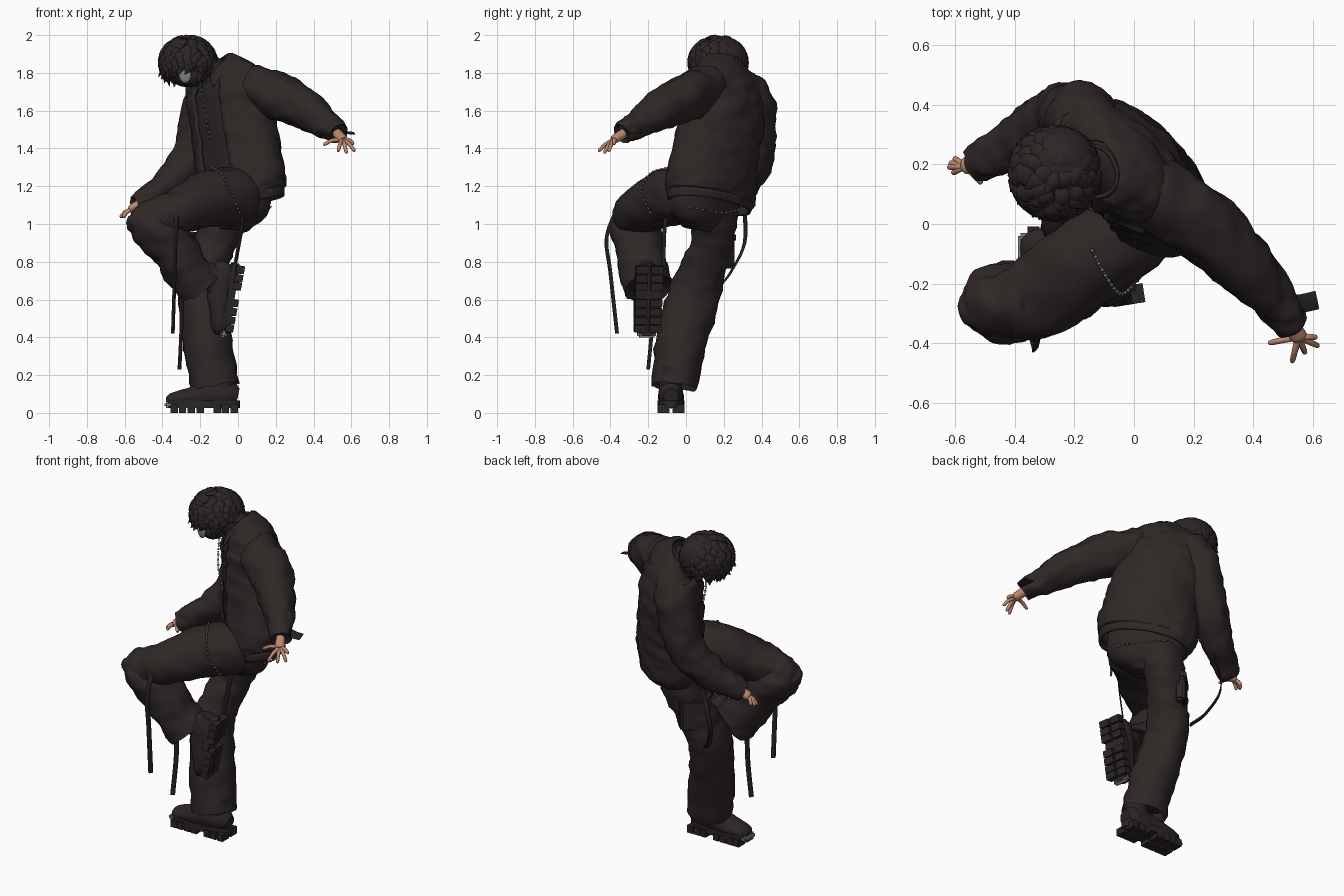
import bpy, bmesh, math, random
from mathutils import Vector, Matrix, noise

if "Cube" in bpy.data.objects:
    bpy.data.objects.remove(bpy.data.objects["Cube"])

random.seed(4)
TAU = math.tau


def material(name, rgb):
    m = bpy.data.materials.new(name)
    m.diffuse_color = (*rgb, 1)
    m.use_nodes = True
    m.node_tree.nodes["Principled BSDF"].inputs["Base Color"].default_value = m.diffuse_color
    return m


CLOTH = material("dark cloth", (0.027, 0.020, 0.019))
SHIRT = material("black shirt", (0.021, 0.017, 0.017))
HAIR = material("dark hair", (0.025, 0.019, 0.018))
BOOT = material("boot leather", (0.024, 0.019, 0.018))
STRAP = material("black strap", (0.018, 0.016, 0.016))
SKIN = material("skin", (0.50, 0.25, 0.16))
GREY = material("light grey", (0.22, 0.22, 0.22))
METAL = material("chain metal", (0.12, 0.12, 0.12))


def smooth_path(pts, sub):
    """Catmull-Rom through points that carry their radii."""
    p = [Vector(q if len(q) == 5 else (*q, q[3])) for q in pts]
    p = [2 * p[0] - p[1]] + p + [2 * p[-1] - p[-2]]
    out = []
    for i in range(1, len(p) - 2):
        a, b, c, d = p[i - 1:i + 3]
        for k in range(sub):
            t = k / sub
            out.append(0.5 * (2 * b + (c - a) * t + (2 * a - 5 * b + 4 * c - d) * t * t
                              + (3 * b - a - 3 * c + d) * t ** 3))
    return out + [p[-2]]


def loft(bm, pts, ref=(0, 0, 1), n=28, sub=6, arc=None, hem=False):
    """Sweep an ellipse along a path; arc leaves a gap, hem turns the end inward."""
    path = smooth_path(pts, sub)
    ref = Vector(ref)
    if hem:
        e = path[-1].copy()
        back = (path[-3] - e) * 0.8
        path.append(Vector((*(e + back)[:3], e[3] * 0.8, e[4] * 0.8)))
    rings, last = [], len(path) - 1 - hem
    for i, q in enumerate(path):
        j = min(i, last)
        t = Vector((path[min(j + 1, last)] - path[max(j - 1, 0)])[:3]).normalized()
        u = (ref - t * ref.dot(t)).normalized()
        w = t.cross(u)
        lo, hi = arc or (0, TAU)
        angs = [lo + (hi - lo) * k / (n - 1 if arc else n) for k in range(n)]
        rings.append([bm.verts.new(Vector(q[:3]) + u * q[3] * math.cos(a) + w * q[4] * math.sin(a))
                      for a in angs])
    for r, s in zip(rings, rings[1:]):
        for k in range(n - 1 if arc else n):
            bm.faces.new((r[k], r[(k + 1) % n], s[(k + 1) % n], s[k]))
    if not arc:
        bm.faces.new(rings[0][::-1])
        bm.faces.new(rings[-1])


def finish(name, bm, mat, wrinkle=0, thick=0, matrix=None, angle=50):
    bmesh.ops.recalc_face_normals(bm, faces=bm.faces)
    bm.normal_update()
    if wrinkle:
        for v, n in [(v, v.normal.copy()) for v in bm.verts]:
            s = Vector((v.co.x * 9, v.co.y * 9, v.co.z * 15))
            v.co += n * wrinkle * (noise.noise(s) + 0.6 * noise.noise(s * 2.3))
    me = bpy.data.meshes.new(name)
    bm.to_mesh(me)
    bm.free()
    me.materials.append(mat)
    ob = bpy.data.objects.new(name, me)
    bpy.context.collection.objects.link(ob)
    if matrix:
        ob.matrix_world = matrix
    if thick:
        m = ob.modifiers.new("thickness", "SOLIDIFY")
        m.thickness = thick
    bpy.ops.object.select_all(action='DESELECT')
    bpy.context.view_layer.objects.active = ob
    ob.select_set(True)
    bpy.ops.object.shade_smooth_by_angle(angle=math.radians(angle))
    return ob


def tube(name, pts, mat, wrinkle=0, thick=0, **kw):
    bm = bmesh.new()
    loft(bm, pts, **kw)
    return finish(name, bm, mat, wrinkle, thick)


def ball(bm, loc, size, rot=Matrix()):
    bmesh.ops.create_icosphere(bm, subdivisions=3, radius=1,
                               matrix=Matrix.Translation(loc) @ rot @ Matrix.Diagonal((*size, 1)))


def box(bm, loc, size, rot=Matrix()):
    bmesh.ops.create_cube(bm, size=1, matrix=Matrix.Translation(loc) @ rot @ Matrix.Diagonal((*size, 1)))


# Torso: trouser seat, inner shirt, open jacket, hem band and collar
LEFT = (0.7, -0.7, 0)
FRONT = 1.5 * math.pi
tube("trouser_seat", [(-.02, .06, .97, .08, .08), (-.02, .07, 1.02, .18, .12), (-.015, .09, 1.1, .225, .145),
                      (-.01, .11, 1.2, .225, .15)], CLOTH, .008, ref=LEFT)
tube("shirt", [(-.02, .12, 1.18, .22, .14), (-.02, .14, 1.3, .23, .14), (-.05, .17, 1.55, .23, .145),
               (-.09, .19, 1.74, .18, .12), (-.15, .18, 1.82, .08, .08), (-.2, .17, 1.86, .07, .07)],
     SHIRT, .008, ref=LEFT)
tube("jacket", [(.028, .125, 1.11, .26, .165), (.015, .13, 1.17, .282, .185), (.01, .14, 1.27, .28, .187),
                (-.01, .165, 1.42, .265, .187), (-.035, .19, 1.57, .26, .182), (-.06, .2, 1.69, .262, .165),
                (-.07, .195, 1.77, .23, .14), (-.09, .19, 1.815, .16, .11), (-.115, .185, 1.84, .1, .09)],
     CLOTH, .014, .014, ref=LEFT, n=56, arc=(FRONT + .38, FRONT + TAU - .38))
tube("jacket_hem_band", [(.034, .125, 1.095, .262, .167), (.024, .128, 1.14, .272, .176)], CLOTH, .006, .016,
     ref=LEFT, n=48, sub=3, arc=(FRONT + .36, FRONT + TAU - .36))
tube("collar", [(-.115, .185, 1.79, .12, .105), (-.13, .18, 1.825, .1, .09), (-.14, .178, 1.855, .098, .088)],
     CLOTH, .004, .012, ref=LEFT, n=32, arc=(FRONT + .45, FRONT + TAU - .45))
# Shirt-collar points hanging over the opening
for name, a, b in (("left_collar_point", (-.11, .09, 1.83), (-.13, .04, 1.73)),
                   ("right_collar_point", (-.22, .19, 1.82), (-.25, .16, 1.72))):
    tube(name, [(*a, .04, .006), (*Vector(a).lerp(Vector(b), .5), .036, .006), (*b, .006, .004)], CLOTH, ref=LEFT, n=10)

# Sleeves
tube("left_sleeve", [(-.02, .17, 1.73, .09), (.08, .1, 1.722, .118), (.2, .02, 1.68, .122), (.33, -.1, 1.625, .11),
                     (.44, -.22, 1.55, .085), (.5, -.29, 1.505, .068), (.535, -.34, 1.475, .06)],
     CLOTH, .016, hem=True)
tube("right_sleeve", [(-.1, .29, 1.73, .09), (-.16, .34, 1.66, .12), (-.205, .36, 1.52, .113),
                      (-.245, .355, 1.36, .11), (-.34, .305, 1.23, .098), (-.44, .25, 1.155, .078),
                      (-.54, .2, 1.095, .056)], CLOTH, .016, ref=(0, 1, 0), hem=True)

# Trousers
tube("standing_trouser_leg", [(-.03, .11, 1.16, .16, .15), (-.07, .145, 1.05, .13, .135), (-.11, .14, .92, .112, .108),
                              (-.17, .09, .76, .11, .12), (-.2, .04, .62, .112, .14), (-.165, -.02, .4, .125, .135),
                              (-.12, -.06, .14, .13, .12)], CLOTH, .015, ref=(1, 0, 0), hem=True)
tube("raised_thigh", [(.08, .04, 1.13, .1), (0, -.02, 1.145, .145), (-.14, -.11, 1.14, .15),
                      (-.3, -.23, 1.07, .122, .145), (-.42, -.27, 1.03, .108, .115), (-.5, -.268, 1.01, .095, .095),
                      (-.565, -.265, 1.005, .06), (-.59, -.26, 1.005, .015)], CLOTH, .015)
tube("raised_lower_leg", [(-.53, -.26, 1.07, .05), (-.49, -.262, 1.01, .12, .1), (-.425, -.262, .955, .132, .12),
                          (-.34, -.245, .87, .13, .122), (-.265, -.22, .755, .128, .122), (-.2, -.2, .66, .125, .13)],
     CLOTH, .015, ref=(0, 1, 0), hem=True)

# Cargo pockets
for name, loc, size, ang in (("standing_leg_pocket", (-.19, .185, .86), (.17, .06, .19), 45),
                             ("raised_leg_pocket", (-.2, -.255, 1.09), (.16, .05, .13), 30)):
    bm = bmesh.new()
    rot = Matrix.Rotation(math.radians(ang), 4, 'Z')
    box(bm, loc, size, rot)
    box(bm, Vector(loc) + Vector((0, 0, size[2] * .36)), (size[0] * 1.06, size[1] * 1.2, size[2] * .3), rot)
    bmesh.ops.bevel(bm, geom=bm.edges[:], offset=.012, segments=2, affect='EDGES')
    finish(name, bm, CLOTH)

# Hanging straps
W, T = .014, .004
for name, path in {
    "knee_strap": [(-.32, -.36, 1.1), (-.33, -.42, .93), (-.335, -.4, .74), (-.345, -.365, .42)],
    "hem_strap": [(-.3, -.17, .66), (-.3, -.18, .45), (-.31, -.2, .23)],
    "left_hip_strap": [(.04, -.1, 1.12), (.015, -.115, .95), (-.02, -.12, .76)],
    "right_hip_strap": [(-.33, .31, 1.1), (-.38, .31, .9), (-.33, .24, .75), (-.26, .18, .67)],
    "thigh_strap": [(-.36, -.1, 1.08), (-.37, -.24, 1.165), (-.36, -.36, 1.1), (-.33, -.385, 1.03)],
    "cuff_strap": [(.53, -.27, 1.495), (.57, -.265, 1.485), (.615, -.255, 1.48)],
}.items():
    wide = .032 if name == "cuff_strap" else W
    tube(name, [(*p, wide, T) for p in path], STRAP, ref=(.4, .8, .1) if wide > W else (.6, .6, .3), n=8)

# Boots: built toe along +X, then placed
STAND = Matrix.Translation((.015, -.08, 0)) @ Matrix.Rotation(math.pi, 4, 'Z')
d = Vector((-.18, -.03, -.98)).normalized()
up = Vector((-.97, -.15, .15))
up = (up - d * up.dot(d)).normalized()
RAISED = Matrix.Translation((.03, -.19, .79)) @ Matrix((d, up.cross(d), up)).transposed().to_4x4()
for side, mw in (("standing", STAND), ("raised", RAISED)):
    bm = bmesh.new()
    loft(bm, [(.015, 0, .09, .04, .04), (.07, 0, .1, .062, .075), (.18, 0, .095, .066, .07), (.28, 0, .08, .07, .052),
              (.36, 0, .07, .058, .036), (.392, 0, .062, .03, .018)], ref=(0, 1, 0))
    loft(bm, [(.13, 0, .06, .075, .06), (.1, 0, .15, .07, .06), (.09, 0, .25, .068, .06)], ref=(1, 0, 0), hem=True)
    for k in range(4):  # lace rows
        loft(bm, [(.27 - k * .03, y, .128 + k * .012 - abs(y) * .3, .006) for y in (-.04, 0, .04)], n=6, sub=3)
    finish(side + "_boot_upper", bm, BOOT, .003, matrix=mw)
    bm = bmesh.new()
    ring = []
    for k in range(40):
        c, s = math.cos(k * TAU / 40), math.sin(k * TAU / 40)
        ring.append(bm.verts.new((.2 + .195 * math.copysign(abs(c) ** .8, c),
                                  (.07 + .009 * c) * math.copysign(abs(s) ** .7, s), .025)))
    f = bm.faces.new(ring)
    ext = bmesh.ops.extrude_face_region(bm, geom=[f])
    bmesh.ops.translate(bm, verts=[v for v in ext["geom"] if isinstance(v, bmesh.types.BMVert)], vec=(0, 0, .04))
    for x in (.035, .082, .125, .215, .262, .309, .352):  # tread blocks
        for y in (-1, 1):
            box(bm, (x, y * .04, .022), (.039, .064, .044))
    finish(side + "_boot_sole", bm, BOOT, matrix=mw, angle=30)
    bm = bmesh.new()
    box(bm, (.383, 0, .043), (.044, .1, .034))
    bmesh.ops.bevel(bm, geom=bm.edges[:], offset=.01, segments=2, affect='EDGES')
    finish(side + "_boot_toe_plate", bm, GREY, matrix=mw)

# Hands
for name, wrist, palm, tips in (
    ("left_hand", (.525, -.33, 1.48), (.552, -.378, 1.45),
     [(.45, -.4, 1.42), (.53, -.465, 1.385), (.575, -.435, 1.375), (.62, -.41, 1.385), (.615, -.38, 1.425)]),
    ("right_hand", (-.52, .21, 1.105), (-.565, .195, 1.078),
     [(-.51, .135, 1.06), (-.61, .17, 1.035), (-.625, .19, 1.035), (-.62, .205, 1.035), (-.605, .222, 1.04)])):
    bm = bmesh.new()
    w, p = Vector(wrist), Vector(palm)
    loft(bm, [(*w, .026), (*w.lerp(p, .6), .028, .025), (*p, .029, .023), (*(p + (p - w) * .2), .02, .015)],
         ref=(.5, .5, .2), n=14)
    for t in map(Vector, tips):
        m = p.lerp(t, .55) + Vector((0, 0, .008))
        loft(bm, [(*p.lerp(t, .1), .012), (*m, .0105), (*p.lerp(t, .9), .009), (*t, .004)], ref=(.6, .5, .3), n=10, sub=4)
    finish(name, bm, SKIN)

# Head: masked face, pale cheek piece
bm = bmesh.new()
ball(bm, (-.275, .135, 1.825), (.1, .1, .1))
ball(bm, (-.25, .11, 1.785), (.075, .07, .06))
ball(bm, (-.335, .06, 1.8), (.018, .018, .025))
finish("face", bm, SHIRT)
bm = bmesh.new()
ball(bm, (-.28, .042, 1.79), (.034, .014, .045), Matrix.Rotation(-.3, 4, 'Z'))
finish("cheek_mask", bm, GREY)

# Hair: skull cap with curling locks, open at the face and near cheek
bm = bmesh.new()
C, R = Vector((-.265, .17, 1.855)), Vector((.145, .148, .134))
ball(bm, C + Vector((.012, .022, .016)), R * .92)
FACE, CHEEK = Vector((-.45, -.55, -.7)).normalized(), Vector((.05, -.75, -.65)).normalized()
for i in range(230):
    z = 1 - 2 * (i + .5) / 230
    a = i * 2.39996
    h = math.sqrt(1 - z * z)
    v = Vector((h * math.cos(a), h * math.sin(a), z))
    if z < -.42 or v.dot(FACE) > .74 or v.dot(CHEEK) > .8:
        continue
    flow = Vector((random.uniform(-.7, .5), random.uniform(-.6, .6), -1))
    flow = (flow - v * flow.dot(v)).normalized()
    flick = .08 + random.random() * (.14 if z < .2 else .03)
    pts = []
    for k, (lift, r) in enumerate(((.92, .024), (1.01, .027), (1.03, .017), (1 + flick, .002))):
        q = (v + flow * .2 * k).normalized() * lift
        pts.append((*(C + Vector(e * s for e, s in zip(q, R))), r, r * .55))
    loft(bm, pts, ref=v.cross(flow), n=6, sub=3)
finish("hair", bm, HAIR)

# Chains: alternating links along a path
for name, path in {
    "hip_chain": [(-.14, -.09, 1.3), (-.085, -.19, 1.265), (-.04, -.235, 1.17), (.01, -.19, 1.06)],
    "back_belt_chain": [(.17, .02, 1.09), (.13, .19, 1.06), (-.02, .3, 1.08)],
    "neck_chain": [(-.2, .1, 1.74), (-.175, .055, 1.6), (-.15, .06, 1.46)],
}.items():
    bm = bmesh.new()
    for k, q in enumerate(smooth_path([(*p, 0) for p in path], 10)):
        r = .005 if k % 2 else .008
        bmesh.ops.create_icosphere(bm, subdivisions=1, radius=r, matrix=Matrix.Translation(q[:3]))
    finish(name, bm, METAL)
